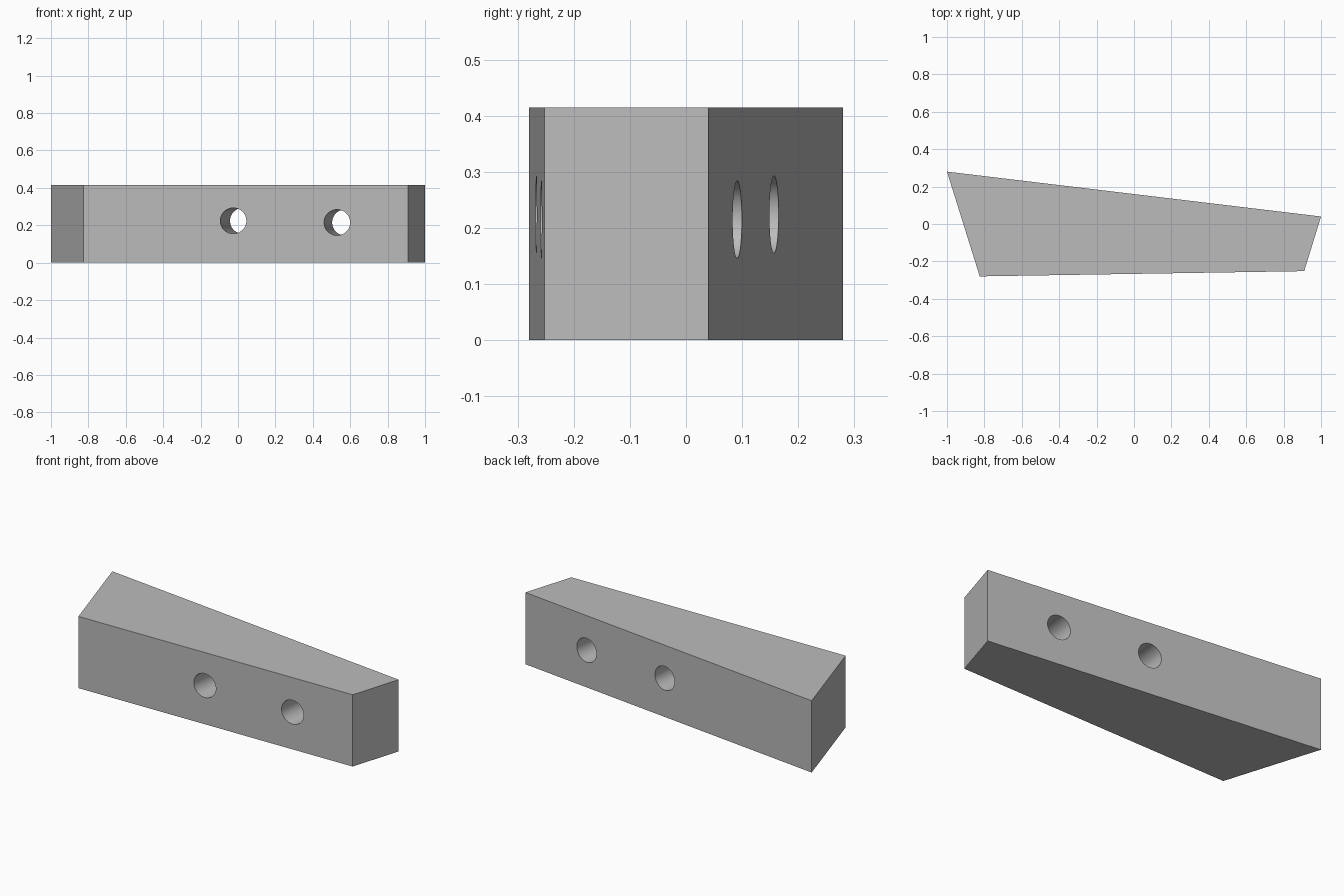
import bpy
import bmesh
import math
from mathutils import Vector

if "Cube" in bpy.data.objects:
    bpy.data.objects.remove(bpy.data.objects["Cube"], do_unlink=True)

HEIGHT = 0.415
HOLE_RADIUS = 0.069
OUTLINE = [(-0.825, -0.28), (0.91, -0.252), (1.0, 0.04), (-1.0, 0.28)]
# Front openings of the two holes: x, y, z
HOLES = [(-0.025, -0.267, 0.224), (0.53, -0.258, 0.215)]

# Plain grey material
grey = bpy.data.materials.new("plain_grey")
grey.use_nodes = True
grey.diffuse_color = (0.5, 0.5, 0.5, 1)
grey.node_tree.nodes["Principled BSDF"].inputs["Base Color"].default_value = (0.5, 0.5, 0.5, 1)

# Tapered block: outline extruded upwards
bm = bmesh.new()
base = bm.faces.new([bm.verts.new((x, y, 0)) for x, y in OUTLINE])
top = bmesh.ops.extrude_face_region(bm, geom=[base])
bmesh.ops.translate(bm, vec=(0, 0, HEIGHT),
                    verts=[v for v in top["geom"] if isinstance(v, bmesh.types.BMVert)])
bmesh.ops.recalc_face_normals(bm, faces=bm.faces)
mesh = bpy.data.meshes.new("tapered_block")
bm.to_mesh(mesh)
bm.free()
mesh.materials.append(grey)
block = bpy.data.objects.new("tapered_block", mesh)
bpy.context.collection.objects.link(block)

# Bolt holes, drilled square to the slanted back face
axis = Vector((0.12, 1, 0)).normalized()
cutters = []
for i, centre in enumerate(HOLES):
    bpy.ops.mesh.primitive_cylinder_add(
        vertices=64, radius=HOLE_RADIUS, depth=2, location=centre,
        rotation=axis.to_track_quat("Z", "Y").to_euler())
    cutter = bpy.context.object
    cutter.name = f"hole_cutter_{i + 1}"
    cutter.data.materials.append(grey)
    cutter.hide_render = True
    cutters.append(cutter)
    mod = block.modifiers.new(f"bolt_hole_{i + 1}", "BOOLEAN")
    mod.operation = "DIFFERENCE"
    mod.solver = "EXACT"
    mod.object = cutter

# Apply the cuts and remove the cutters
bpy.ops.object.select_all(action="DESELECT")
block.select_set(True)
bpy.context.view_layer.objects.active = block
for mod in list(block.modifiers):
    bpy.ops.object.modifier_apply(modifier=mod.name)
for cutter in cutters:
    bpy.data.objects.remove(cutter, do_unlink=True)

# Smooth hole walls, crisp outer edges
bpy.ops.object.shade_smooth_by_angle(angle=math.radians(30))
